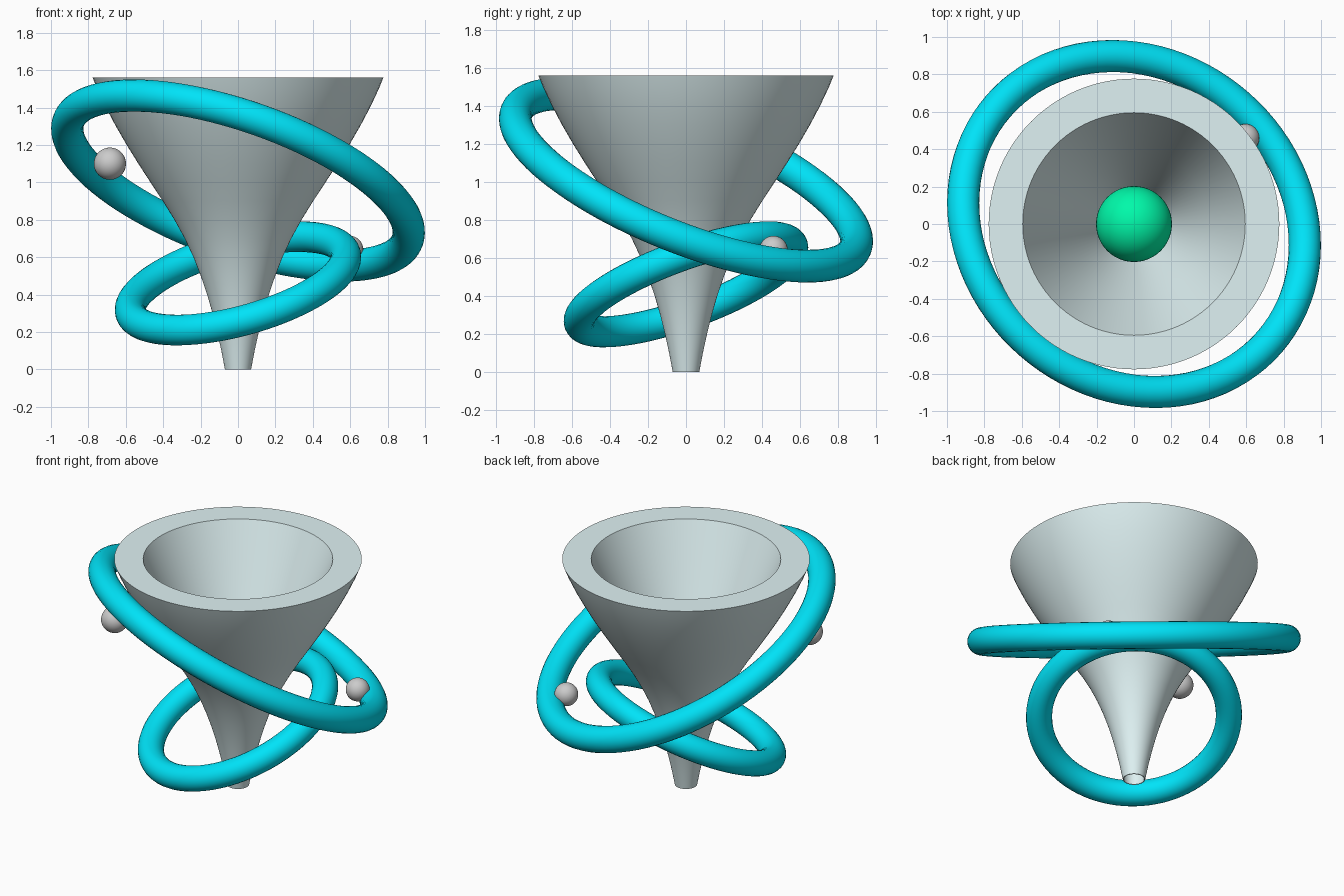
import bpy
import bmesh
from math import cos, sin, tau
from mathutils import Vector

if "Cube" in bpy.data.objects:
    bpy.data.objects.remove(bpy.data.objects["Cube"])


def material(name, rgb):
    m = bpy.data.materials.new(name)
    m.diffuse_color = (*rgb, 1)
    m.use_nodes = True
    m.node_tree.nodes["Principled BSDF"].inputs["Base Color"].default_value = m.diffuse_color
    return m


def finish(obj, name, mat=None):
    obj.name = name
    if mat:
        obj.data.materials.append(mat)
    bpy.ops.object.select_all(action='DESELECT')
    bpy.context.view_layer.objects.active = obj
    obj.select_set(True)
    bpy.ops.object.shade_smooth_by_angle(angle=0.6)


def lathe(name, profile, mat, sides=96):
    """Revolve a closed (radius, z) loop about the z axis."""
    bm = bmesh.new()
    rings = [[bm.verts.new((r * cos(tau * i / sides), r * sin(tau * i / sides), z))
              for i in range(sides)] for r, z in profile]
    for a, b in zip(rings, rings[1:] + rings[:1]):
        for i in range(sides):
            j = (i + 1) % sides
            bm.faces.new((a[i], a[j], b[j], b[i]))
    bmesh.ops.recalc_face_normals(bm, faces=bm.faces)
    mesh = bpy.data.meshes.new(name)
    bm.to_mesh(mesh)
    bm.free()
    obj = bpy.data.objects.new(name, mesh)
    bpy.context.collection.objects.link(obj)
    finish(obj, name, mat)


def ring(name, height, normal, radius, tube, mat):
    bpy.ops.mesh.primitive_torus_add(
        major_radius=radius, minor_radius=tube, major_segments=96, minor_segments=24,
        location=(0, 0, height), rotation=Vector(normal).to_track_quat('Z', 'Y').to_euler())
    finish(bpy.context.object, name, mat)


def ball(name, position, radius, mat=None):
    bpy.ops.mesh.primitive_uv_sphere_add(segments=48, ring_count=24,
                                         radius=radius, location=position)
    finish(bpy.context.object, name, mat)


pale = material("pale_glass", (0.74, 0.89, 0.90))
cyan = material("cyan", (0.0, 0.77, 0.94))
green = material("green", (0.0, 0.95, 0.4))

# Funnel: flared outer wall, flat rim, then a conical inner wall down to an open spout
outer = [(0.07, 0), (0.089, 0.1), (0.111, 0.2), (0.136, 0.3), (0.165, 0.4), (0.199, 0.5),
         (0.238, 0.6), (0.285, 0.7), (0.34, 0.8), (0.402, 0.9), (0.468, 1.0), (0.533, 1.1),
         (0.595, 1.2), (0.653, 1.3), (0.706, 1.4), (0.753, 1.5), (0.777, 1.56)]
inner = [(0.595, 1.56), (0.40, 1.1), (0.20, 0.64), (0.11, 0.38), (0.085, 0.2), (0.064, 0)]
lathe("funnel", outer + inner, pale)

# Glowing core inside the funnel
ball("core", (0, 0, 0.75), 0.203, green)

# Tilted orbit rings
ring("upper_ring", 1.01, (0.311, 0.356, 0.881), 0.961, 0.086, cyan)
ring("lower_ring", 0.46, (-0.252, -0.334, 0.907), 0.596, 0.082, cyan)

# Small orbiting balls
ball("left_ball", (-0.685, -0.37, 1.10), 0.086)
ball("right_ball", (0.595, 0.46, 0.64), 0.075)
